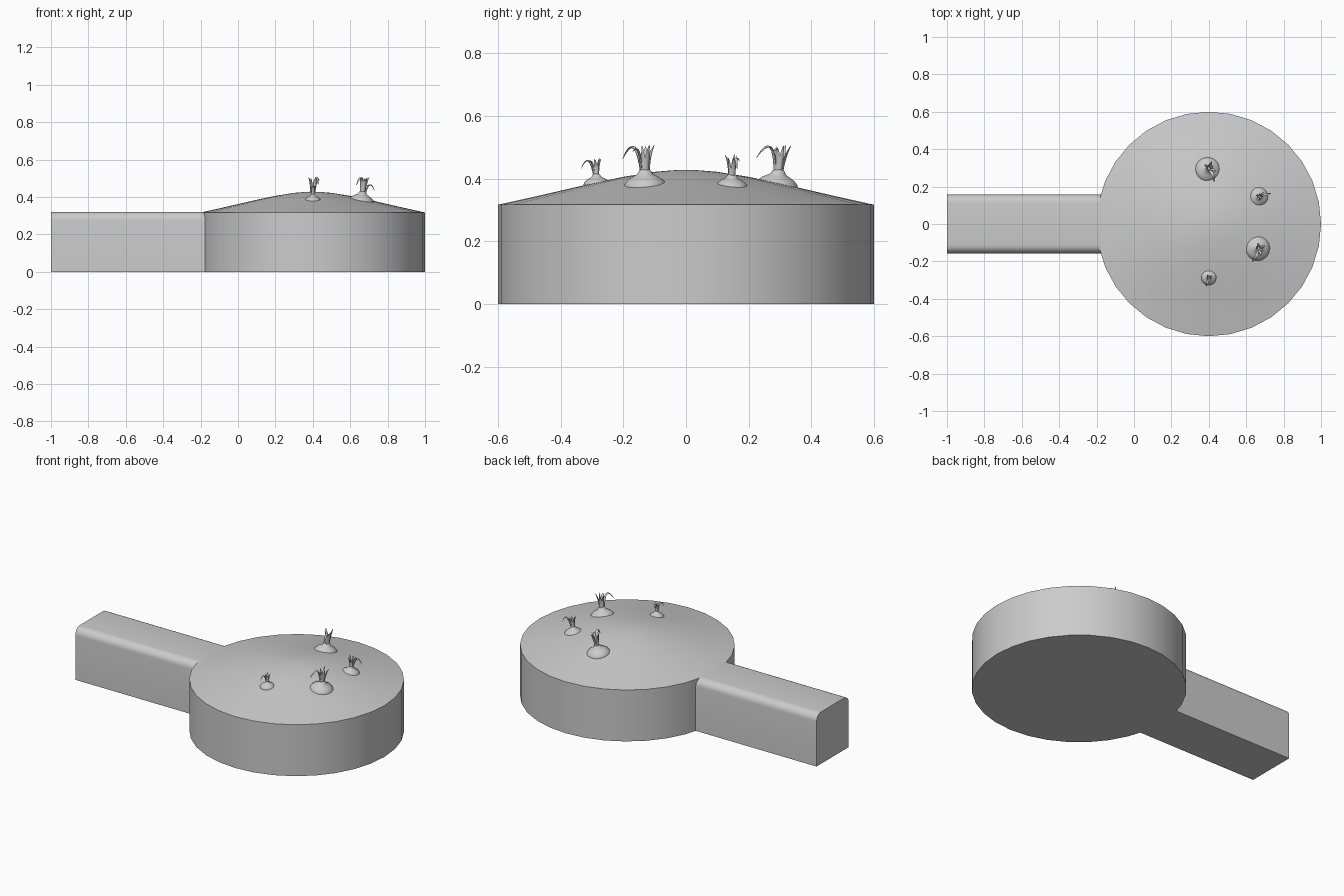
import bpy, bmesh, math
from mathutils import Vector, Matrix

if "Cube" in bpy.data.objects:
    bpy.data.objects.remove(bpy.data.objects["Cube"])

TAU = 2 * math.pi


def make_object(name, bm, angle=35):
    bmesh.ops.remove_doubles(bm, verts=bm.verts, dist=1e-5)
    bmesh.ops.recalc_face_normals(bm, faces=bm.faces)
    mesh = bpy.data.meshes.new(name)
    bm.to_mesh(mesh)
    bm.free()
    ob = bpy.data.objects.new(name, mesh)
    bpy.context.collection.objects.link(ob)
    bpy.ops.object.select_all(action='DESELECT')
    ob.select_set(True)
    bpy.context.view_layer.objects.active = ob
    bpy.ops.object.shade_smooth_by_angle(angle=math.radians(angle))
    return ob


def loft(bm, rings):
    """Skin a list of equal-length rings and cap both ends."""
    loops = [[bm.verts.new(p) for p in ring] for ring in rings]
    n = len(loops[0])
    for a, b in zip(loops, loops[1:]):
        for i in range(n):
            j = (i + 1) % n
            bm.faces.new((a[i], a[j], b[j], b[i]))
    bm.faces.new(loops[0])
    bm.faces.new(loops[-1])


def revolve(bm, profile, segments, matrix):
    loft(bm, [[matrix @ Vector((r * math.cos(TAU * i / segments),
                                r * math.sin(TAU * i / segments), z))
               for i in range(segments)] for r, z in profile])


def bezier(p0, p1, p2, t):
    return p0 * (1 - t) ** 2 + p1 * 2 * t * (1 - t) + p2 * t * t


def leaf(bm, points, width, matrix):
    """Tapered, flattened blade along a bent stem."""
    p0, p1, p2 = (Vector(p) for p in points)
    steps, rings = 8, []
    for k in range(steps + 1):
        t = k / steps
        c = bezier(p0, p1, p2, t)
        tan = ((p1 - p0) * (1 - t) + (p2 - p1) * t).normalized()
        flat = Vector((p2.y - p0.y, p0.x - p2.x, 0)).normalized()
        thin = tan.cross(flat).normalized()
        w = width * (1 - 0.85 * t ** 3)
        rings.append([matrix @ (c + flat * w * math.cos(TAU * i / 6)
                                + thin * w * 0.5 * math.sin(TAU * i / 6)) for i in range(6)])
    loft(bm, rings)


# Round bed with a domed soil top
bm = bmesh.new()
revolve(bm, [(0.6, 0), (0.6, 0.317), (0.5, 0.339), (0.4, 0.362), (0.3, 0.385),
             (0.2, 0.406), (0.1, 0.422), (0.04, 0.427), (0.01, 0.428)],
        32, Matrix.Translation((0.4, 0, 0)))
make_object("round_bed", bm)

# Straight bar with rounded upper edges
half, top, rad = 0.157, 0.32, 0.045
right = [(half - rad + rad * math.cos(a), top - rad + rad * math.sin(a))
         for a in [math.pi / 2 * i / 6 for i in range(7)]]
section = [(half, 0)] + right + [(-y, z) for y, z in reversed(right)] + [(-half, 0)]
bm = bmesh.new()
loft(bm, [[(x, y, z) for y, z in section] for x in (-1.0, -0.12)])
make_object("straight_bar", bm)

# Root vegetables: x, y, base height, scale, droop heading in degrees, tilt
PLANTS = [
    (0.395, 0.29, 0.376, 1.0, -72, (0.10, 0.12)),
    (0.665, 0.145, 0.372, 0.78, 15, (0.10, 0.04)),
    (0.66, -0.13, 0.376, 1.0, -118, (0.12, -0.02)),
    (0.40, -0.285, 0.382, 0.62, -108, (0.02, -0.05)),
]
BULB = [(0.012, -0.06), (0.045, -0.045), (0.064, -0.022), (0.069, -0.003), (0.064, 0.012),
        (0.052, 0.024), (0.036, 0.033), (0.025, 0.039), (0.019, 0.05), (0.012, 0.056)]
# Leaves: turn from the droop heading, reach, peak and tip height, width
LEAVES = [(0, 0.080, 0.185, 0.085, 0.009), (35, 0.038, 0.15, 0.112, 0.008),
          (150, 0.030, 0.10, 0.134, 0.009), (230, 0.034, 0.10, 0.130, 0.009),
          (290, 0.024, 0.10, 0.124, 0.008), (90, 0.018, 0.09, 0.132, 0.008)]

for n, (x, y, z, s, heading, (tx, ty)) in enumerate(PLANTS, 1):
    tilt = Vector((0, 0, 1)).rotation_difference(Vector((tx, ty, 1))).to_matrix().to_4x4()
    place = Matrix.Translation((x, y, z)) @ tilt @ Matrix.Scale(s, 4)
    bm = bmesh.new()
    revolve(bm, BULB, 16, place)
    make_object(f"root_bulb_{n}", bm, 60)
    bm = bmesh.new()
    for turn, reach, peak, tip, width in LEAVES:
        a = math.radians(heading + turn)
        d = Vector((math.cos(a), math.sin(a), 0))
        up = Vector((0, 0, 1))
        leaf(bm, (d * 0.010 + up * 0.035, d * reach * 0.35 + up * peak,
                  d * reach + up * tip), width, place)
    make_object(f"leaves_{n}", bm, 60)
